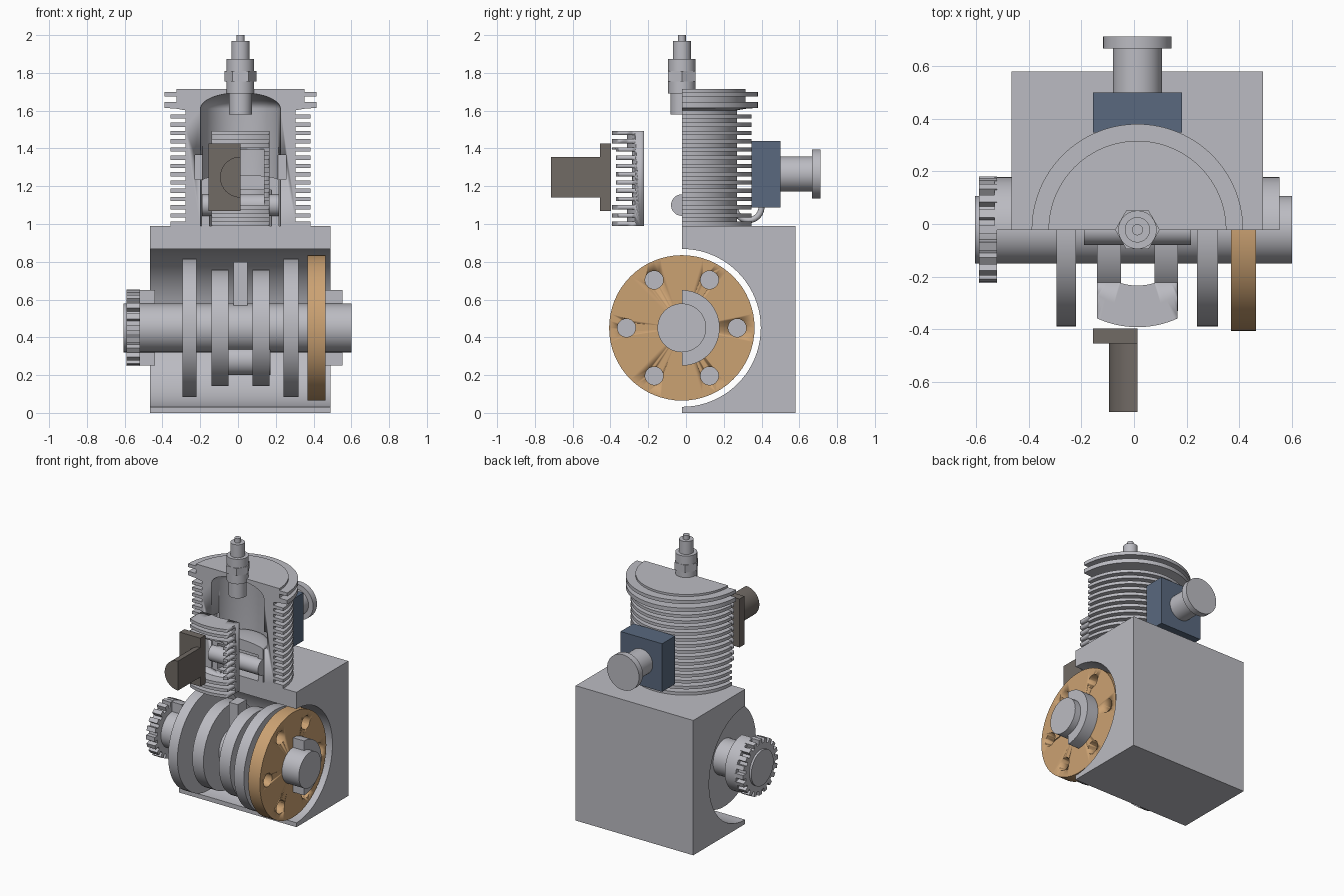
import bpy, bmesh, math
from mathutils import Matrix, Vector

if "Cube" in bpy.data.objects:
    bpy.data.objects.remove(bpy.data.objects["Cube"])


def material(name, r, g, b):
    m = bpy.data.materials.new(name)
    m.use_nodes = True
    m.diffuse_color = (r, g, b, 1)
    m.node_tree.nodes["Principled BSDF"].inputs["Base Color"].default_value = (r, g, b, 1)
    return m


STEEL = material("steel grey", 0.50, 0.50, 0.54)
BRASS = material("brass", 0.60, 0.36, 0.17)
BLUE = material("slate blue", 0.10, 0.14, 0.21)
BROWN = material("warm dark grey", 0.165, 0.145, 0.13)

CX, CY = 0.013, -0.022          # cylinder axis
CZ = 0.45                       # crankshaft height
ALONG_X = Matrix.Translation((0, CY, CZ)) @ Matrix.Rotation(math.pi / 2, 4, 'Y')
UPRIGHT = Matrix.Translation((CX, CY, 0))


def finish(name, bm, mat):
    bmesh.ops.remove_doubles(bm, verts=bm.verts, dist=1e-5)
    bmesh.ops.recalc_face_normals(bm, faces=bm.faces)
    mesh = bpy.data.meshes.new(name)
    bm.to_mesh(mesh)
    bm.free()
    mesh.materials.append(mat)
    ob = bpy.data.objects.new(name, mesh)
    bpy.context.collection.objects.link(ob)
    bpy.ops.object.select_all(action='DESELECT')
    ob.select_set(True)
    bpy.context.view_layer.objects.active = ob
    bpy.ops.object.shade_smooth_by_angle(angle=math.radians(30))
    return ob


def box(name, x, y, z, mat):
    bm = bmesh.new()
    bmesh.ops.create_cube(bm, size=1)
    for v in bm.verts:
        for i, (a, b) in enumerate((x, y, z)):
            v.co[i] = a if v.co[i] < 0 else b
    return finish(name, bm, mat)


def lathe(name, profile, mat, matrix=UPRIGHT, start=0, sweep=360, steps=64):
    """Turn a closed (radius, height) outline; a partial sweep gets flat end faces."""
    bm = bmesh.new()
    full = sweep == 360
    rings = []
    for i in range(steps if full else steps + 1):
        a = math.radians(start + sweep * i / steps)
        rings.append([bm.verts.new((r * math.cos(a), r * math.sin(a), h)) for r, h in profile])
    n = len(profile)
    for i in range(steps):
        p, q = rings[i], rings[(i + 1) % len(rings)]
        for j in range(n):
            k = (j + 1) % n
            if profile[j][0] + profile[k][0] > 0:
                bm.faces.new((p[j], p[k], q[k], q[j]))
    if not full:
        bm.faces.new(rings[0])
        bm.faces.new(rings[-1])
    bm.transform(matrix)
    return finish(name, bm, mat)


def rod(name, r, a, b, mat=STEEL, matrix=ALONG_X, inner=0, **kw):
    return lathe(name, [(inner, a), (r, a), (r, b), (inner, b)], mat, matrix, **kw)


def extrude_x(name, outline, x0, x1, mat):
    bm = bmesh.new()
    face = bm.faces.new([bm.verts.new((x0, y, z)) for y, z in outline])
    new = bmesh.ops.extrude_face_region(bm, geom=[face])["geom"]
    bmesh.ops.translate(bm, vec=(x1 - x0, 0, 0), verts=[g for g in new if isinstance(g, bmesh.types.BMVert)])
    return finish(name, bm, mat)


def boolean(ob, cutter, operation='DIFFERENCE'):
    mod = ob.modifiers.new("cut", 'BOOLEAN')
    mod.operation, mod.object, mod.solver = operation, cutter, 'EXACT'
    bpy.context.view_layer.objects.active = ob
    bpy.ops.object.modifier_apply(modifier=mod.name)
    bpy.data.objects.remove(cutter)


# Crankcase: half block with a round bore
arc = [math.radians(-90 + 180 * i / 40) for i in range(41)]
bore = [(CY + 0.418 * math.cos(a), CZ + 0.418 * math.sin(a)) for a in arc]
extrude_x("crankcase", [(CY, 0)] + bore + [(CY, 0.99), (0.58, 0.99), (0.58, 0)], -0.465, 0.49, STEEL)

# Finned half cylinder with domed combustion chamber
BORE, CORE, FIN, PITCH = 0.212, 0.291, 0.37, 0.0437


def fins(count):
    pts = []
    for i in range(count):
        z = 0.99 + PITCH * i
        pts += [(FIN, z), (FIN, z + 0.022), (CORE, z + 0.022), (CORE, z + PITCH)]
    return pts


head = [(0.338, 1.61), (0.402, 1.615), (0.402, 1.645), (0.338, 1.645),
        (0.338, 1.675), (0.402, 1.675), (0.402, 1.70), (0.338, 1.70), (0.338, 1.715), (0, 1.715)]
dome = [(BORE * math.sin(t), 1.61 + 0.085 * math.cos(t)) for t in [math.pi / 2 * i / 10 for i in range(11)]]
cylinder = lathe("cylinder", [(BORE, 0.99)] + fins(14) + head + dome, STEEL, sweep=180)
for s in (-1, 1):
    x = CX + s * 0.22
    boolean(cylinder, box("port_cutter", (x - 0.02, x + 0.02), (-0.1, 0.08), (1.235, 1.365), STEEL))

# Loose front wall section with exhaust window
wall = lathe("front_wall_section", [(BORE, 0.99)] + fins(12)[:-1] + [(BORE, fins(12)[-2][1])],
             STEEL, start=190, sweep=160)
boolean(wall, box("section_cutter", (CX - 0.153, CX + 0.153), (-0.6, -0.222), (0.9, 1.6), STEEL), 'INTERSECT')
boolean(wall, box("window_cutter", (CX - 0.125, CX + 0.125), (-0.6, -0.1), (1.1, 1.395), STEEL))

# Piston half and pin
crown = [(0.205 * math.sin(t), 1.23 + 0.03 * math.cos(t)) for t in [math.pi / 2 * i / 8 for i in range(9)]]
lathe("piston", [(0.165, 0.99), (0.165, 1.18), (0, 1.18)] + crown + [(0.205, 0.99)], STEEL, sweep=180)
pin_axis = Matrix.Translation((0, CY, 1.1)) @ Matrix.Rotation(math.pi / 2, 4, 'Y')
rod("piston_pin", 0.057, -0.19, 0.217, matrix=pin_axis)

# Crankshaft with discs, cheeks and offset crankpin
rod("crankshaft", 0.129, -0.605, 0.60)
for name, r, a, b in (("disc_right", 0.367, -0.295, -0.22), ("disc_left", 0.367, 0.24, 0.32),
                      ("cheek_right", 0.308, -0.14, -0.05), ("cheek_left", 0.308, 0.077, 0.167)):
    rod(name, r, a, b)
pin_low = Matrix.Translation((0, 0, -0.17)) @ ALONG_X
rod("crankpin", 0.08, -0.06, 0.172, matrix=pin_low)
box("connecting_rod", (CX - 0.036, CX + 0.036), (CY - 0.05, CY + 0.05), (0.28, 0.80), STEEL)

# Half bearing collars behind the shaft
rod("collar_left", 0.2, 0.463, 0.553, inner=0.125, start=0, sweep=180)
rod("collar_right", 0.2, -0.53, -0.44, inner=0.125, start=0, sweep=180)

# Toothed wheel
rod("gear_hub", 0.172, -0.59, -0.52)
bm = bmesh.new()
TEETH = 20
for i in range(TEETH):
    spot = ALONG_X @ Matrix.Rotation(math.tau * i / TEETH, 4, 'Z') @ Matrix.Translation((0.18, 0, -0.555))
    bmesh.ops.create_cube(bm, size=1, matrix=spot @ Matrix.Diagonal((0.045, 0.032, 0.07, 1)))
finish("gear_teeth", bm, STEEL)

# Brass flywheel with six holes
flywheel = rod("flywheel", 0.385, 0.368, 0.463, BRASS)
for i in range(6):
    a = math.tau * i / 6
    spot = Matrix.Translation((0, 0.293 * math.cos(a), 0.293 * math.sin(a))) @ ALONG_X
    boolean(flywheel, rod("hole_cutter", 0.048, 0.3, 0.55, BRASS, spot, steps=32))

# Spark plug with hexagonal nut
lathe("spark_plug", [(0, 1.58), (0.06, 1.58), (0.06, 1.69), (0.073, 1.69), (0.073, 1.873), (0.048, 1.873),
                     (0.048, 1.968), (0.021, 1.968), (0.021, 2.0), (0, 2.0)], STEEL, steps=40)
rod("spark_plug_nut", 0.085, 1.755, 1.81, matrix=UPRIGHT, steps=6)

# Intake block and flanged pipe at the back
box("intake_block", (CX - 0.169, CX + 0.169), (0.348, 0.50), (1.087, 1.44), BLUE)
to_back = Matrix.Translation((CX, 0, 1.265)) @ Matrix.Rotation(-math.pi / 2, 4, 'X')
lathe("intake_pipe", [(0, 0.49), (0.093, 0.49), (0.093, 0.667), (0.13, 0.667), (0.13, 0.712), (0, 0.712)],
      STEEL, to_back)

# Halved exhaust flange and pipe at the front
box("exhaust_flange", (CX - 0.169, CX), (-0.455, -0.398), (1.07, 1.425), BROWN)
to_front = Matrix.Translation((CX, 0, 1.248)) @ Matrix.Rotation(math.pi / 2, 4, 'X')
rod("exhaust_pipe", 0.108, 0.45, 0.715, BROWN, to_front, start=90, sweep=180, steps=32)

# Bent fuel tube below the intake
curve = bpy.data.curves.new("fuel_tube", 'CURVE')
curve.dimensions, curve.bevel_depth, curve.use_fill_caps = '3D', 0.016, True
path = curve.splines.new('POLY')
path.points.add(12)
for i, p in enumerate(path.points):
    a = math.radians(180 + 180 * i / 12)
    p.co = (CX, 0.33 + 0.07 * math.cos(a), 1.09 + 0.07 * math.sin(a), 1)
curve.materials.append(STEEL)
bpy.context.collection.objects.link(bpy.data.objects.new("fuel_tube", curve))
